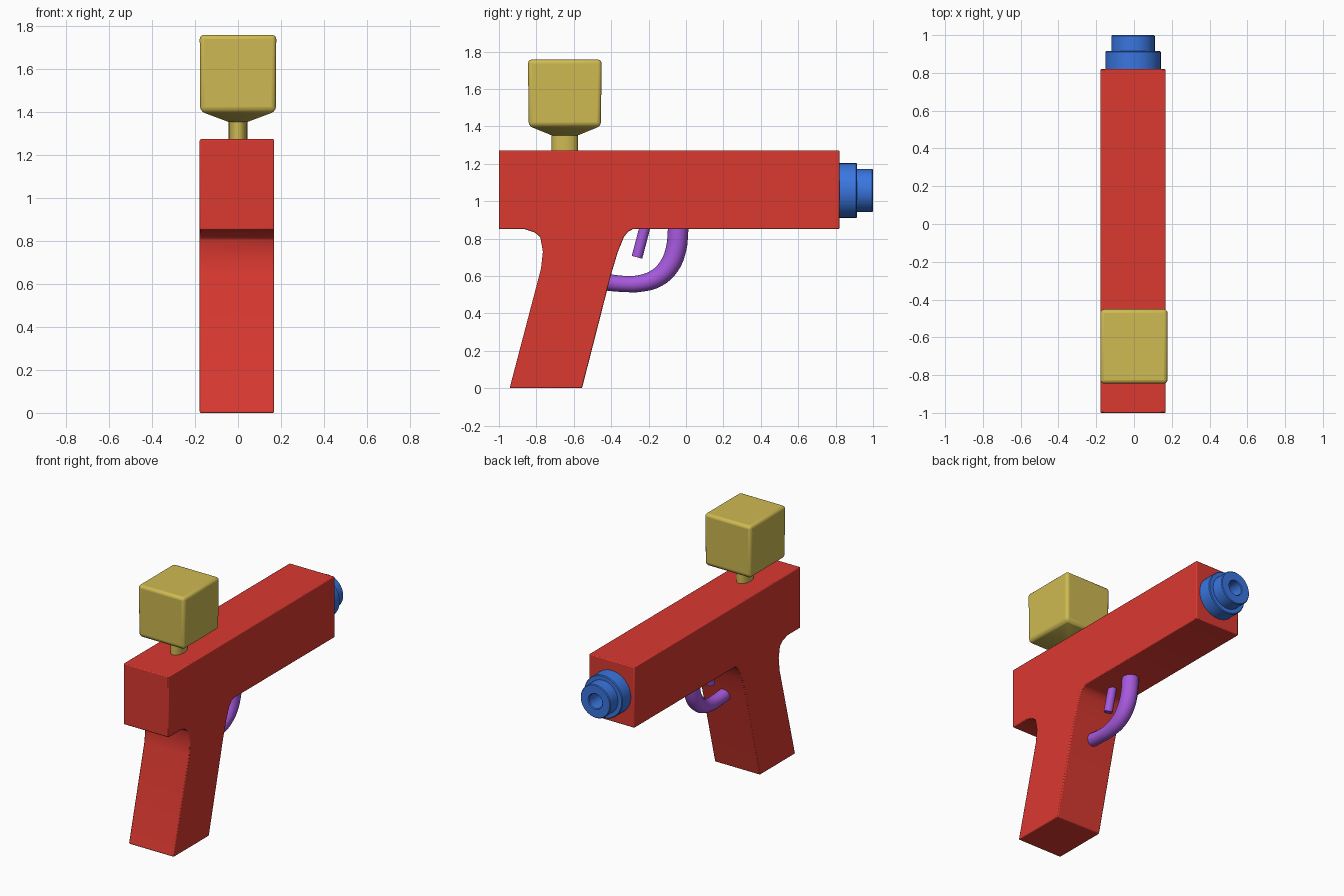
import bpy, bmesh, math

if "Cube" in bpy.data.objects:
    bpy.data.objects.remove(bpy.data.objects["Cube"])

CX = -0.005  # centre line of body and nozzle


def material(name, rgb):
    m = bpy.data.materials.new(name)
    m.diffuse_color = (*rgb, 1)
    m.use_nodes = True
    m.node_tree.nodes["Principled BSDF"].inputs["Base Color"].default_value = m.diffuse_color
    return m


red = material("red plastic", (0.70, 0.041, 0.030))
yellow = material("yellow plastic", (0.62, 0.49, 0.085))
blue = material("blue plastic", (0.042, 0.18, 0.74))
purple = material("purple plastic", (0.38, 0.10, 0.72))


def finish(name, bm, mat, bevel=0, segments=2, angle=35):
    bmesh.ops.recalc_face_normals(bm, faces=bm.faces)
    me = bpy.data.meshes.new(name)
    bm.to_mesh(me)
    bm.free()
    me.materials.append(mat)
    ob = bpy.data.objects.new(name, me)
    bpy.context.collection.objects.link(ob)
    if bevel:
        mod = ob.modifiers.new("Bevel", "BEVEL")
        mod.width, mod.segments = bevel, segments
        mod.limit_method, mod.angle_limit = "ANGLE", math.radians(35)
    bpy.ops.object.select_all(action="DESELECT")
    ob.select_set(True)
    bpy.context.view_layer.objects.active = ob
    bpy.ops.object.shade_smooth_by_angle(angle=math.radians(angle))
    return ob


def loft(bm, rings, caps=True):
    """Skin a list of equal-length vertex rings."""
    vs = [[bm.verts.new(p) for p in r] for r in rings]
    n = len(vs[0])
    for a, b in zip(vs, vs[1:]):
        for i in range(n):
            j = (i + 1) % n
            bm.faces.new((a[i], a[j], b[j], b[i]))
    if caps:
        bm.faces.new(vs[0])
        bm.faces.new(vs[-1])


# Body and grip: one side profile extruded across x
profile = [(-1, 1.272), (0.82, 1.272), (0.82, 0.85), (-0.285, 0.85), (-0.31, 0.836),
           (-0.332, 0.808), (-0.364, 0.73), (-0.40, 0.61), (-0.556, 0), (-0.943, 0),
           (-0.775, 0.64), (-0.765, 0.73), (-0.779, 0.808), (-0.81, 0.833),
           (-0.86, 0.85), (-1, 0.85)]
bm = bmesh.new()
loft(bm, [[(CX + s * 0.173, y, z) for y, z in profile] for s in (-1, 1)])
finish("body_and_grip", bm, red, bevel=0.006, segments=2, angle=42)

# Tank: rounded box with a shallow tapered underside
bm = bmesh.new()
TY = -0.648


def rect(hx, hy, z):
    return [(sx * hx, TY + sy * hy, z) for sx, sy in ((-1, -1), (1, -1), (1, 1), (-1, 1))]


loft(bm, [rect(0.043, 0.07, 1.352), rect(0.176, 0.193, 1.402), rect(0.178, 0.197, 1.757)])
finish("tank", bm, yellow, bevel=0.02, segments=3)


# Tank neck: oval post
def oval(z):
    return [(0.043 * math.cos(t), TY + 0.07 * math.sin(t), z)
            for t in (i * math.tau / 32 for i in range(32))]


bm = bmesh.new()
loft(bm, [oval(1.25), oval(1.375)])
finish("tank_neck", bm, yellow)

# Nozzle: stepped lathe around the y axis with a bore
steps = [(0.147, 0.80), (0.147, 0.91), (0.142, 0.915), (0.115, 0.915), (0.115, 0.995),
         (0.110, 1.0), (0.055, 1.0), (0.050, 0.995), (0.050, 0.86)]
bm = bmesh.new()
loft(bm, [[(CX + r * math.cos(t), y, 1.057 + r * math.sin(t))
           for t in (i * math.tau / 32 for i in range(32))] for r, y in steps])
finish("nozzle", bm, blue)


def tube(name, points):
    """Round bar through (y, z, radius) points on the centre line."""
    cu = bpy.data.curves.new(name, "CURVE")
    cu.dimensions = "3D"
    cu.bevel_depth, cu.bevel_resolution = 1.0, 4
    cu.resolution_u, cu.use_fill_caps = 4, True
    sp = cu.splines.new("BEZIER")
    sp.bezier_points.add(len(points) - 1)
    for bp, (y, z, r) in zip(sp.bezier_points, points):
        bp.co, bp.radius = (CX, y, z), r
        bp.handle_left_type = bp.handle_right_type = "AUTO"
    cu.materials.append(purple)
    ob = bpy.data.objects.new(name, cu)
    bpy.context.collection.objects.link(ob)
    bpy.ops.object.select_all(action="DESELECT")
    ob.select_set(True)
    bpy.context.view_layer.objects.active = ob
    bpy.ops.object.convert(target="MESH")
    bpy.ops.object.shade_smooth_by_angle(angle=math.radians(40))


# Trigger guard and trigger
tube("trigger_guard", [(-0.038, 0.89, 0.055), (-0.042, 0.85, 0.055), (-0.053, 0.745, 0.055),
                       (-0.09, 0.653, 0.054), (-0.155, 0.59, 0.050), (-0.246, 0.56, 0.045),
                       (-0.32, 0.557, 0.043), (-0.44, 0.568, 0.045)])
tube("trigger", [(-0.212, 0.89, 0.029), (-0.262, 0.70, 0.029)])
